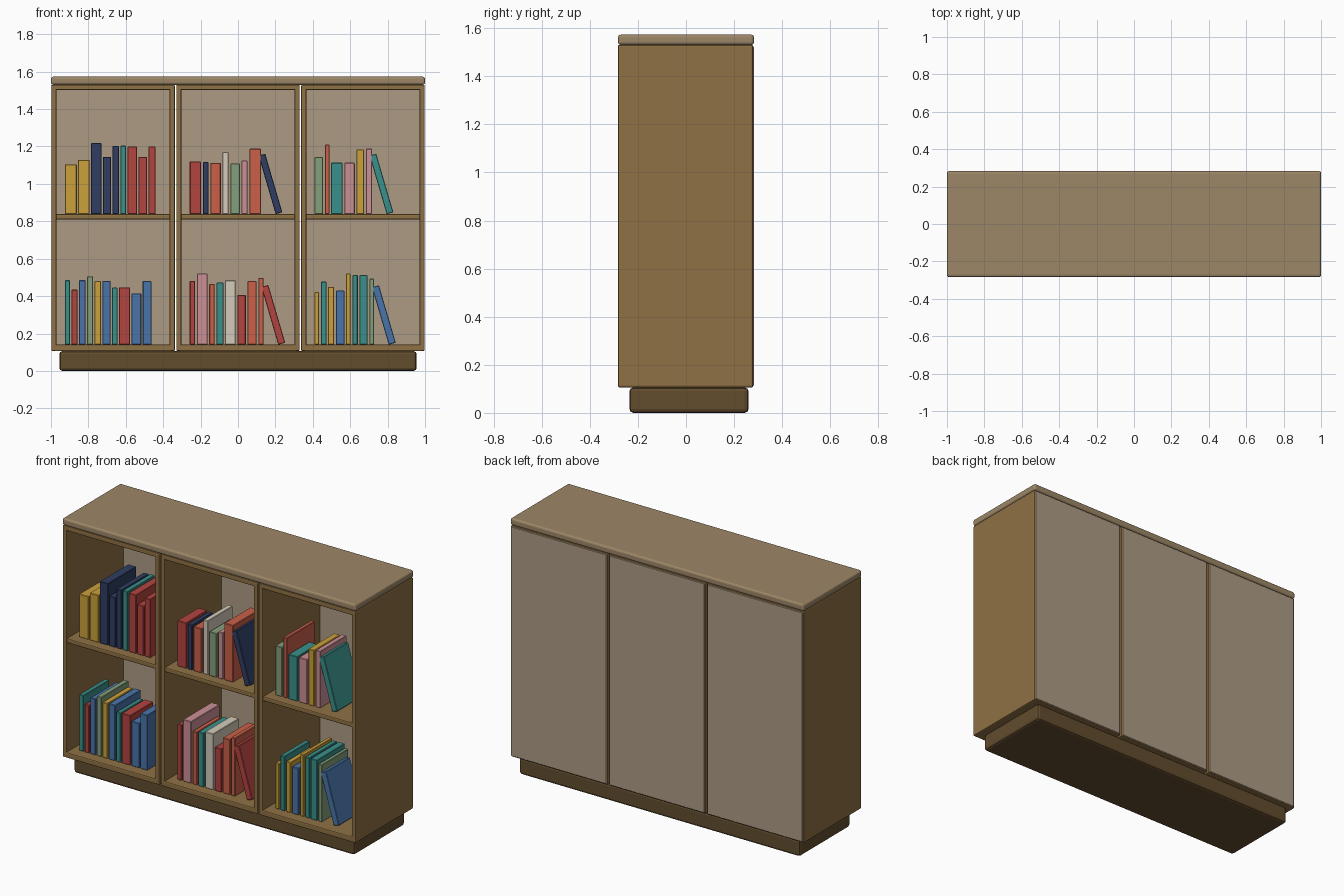
import bpy, math
from mathutils import Matrix, Vector

if "Cube" in bpy.data.objects:
    bpy.data.objects.remove(bpy.data.objects["Cube"])


def material(name, rgb):
    m = bpy.data.materials.new(name)
    m.diffuse_color = [(c / 255) ** 2.2 for c in rgb] + [1]
    m.use_nodes = True
    m.node_tree.nodes["Principled BSDF"].inputs["Base Color"].default_value = m.diffuse_color
    return m


MATS = {n: material(n, c) for n, c in {
    "wood": (142, 112, 70), "top_wood": (156, 134, 103), "dark_wood": (98, 78, 49),
    "panel": (172, 154, 131), "yellow": (203, 160, 62), "navy": (50, 64, 98),
    "teal": (60, 143, 138), "red": (178, 70, 66), "orange": (200, 96, 74),
    "cream": (212, 203, 186), "green": (132, 158, 122), "pink": (203, 142, 148),
    "blue": (74, 116, 168)}.items()}


def box(name, x, y, z, mat, bevel, segments=2):
    """Bevelled box from (min, max) ranges on each axis."""
    lo, hi = Vector((x[0], y[0], z[0])), Vector((x[1], y[1], z[1]))
    bpy.ops.mesh.primitive_cube_add(size=1, location=(lo + hi) / 2)
    ob = bpy.context.object
    ob.name = name
    ob.data.transform(Matrix.Diagonal((*(hi - lo), 1)))
    ob.data.materials.append(MATS[mat])
    mod = ob.modifiers.new("bevel", "BEVEL")
    mod.width, mod.segments = bevel, segments
    return ob


F, B = -0.283, 0.283            # front and back of the case
Z0, Z1 = 0.106, 1.53            # bottom and top of the cabinets
T = 0.028                       # board thickness
FLOORS = (0.838, 0.14)          # upper and lower book levels

# plinth and top board
box("plinth", (-0.955, 0.955), (-0.235, 0.26), (0, Z0), "dark_wood", 0.016)
box("top_board", (-1, 1), (F, B), (Z1, 1.573), "top_wood", 0.012, 3)

# three open cabinets side by side
for name, cx in (("left", -0.668), ("middle", 0), ("right", 0.668)):
    a, b = cx - 0.33, cx + 0.33
    depth = (F, 0.279)
    box(name + "_side_a", (a, a + T), depth, (Z0, Z1), "wood", 0.007)
    box(name + "_side_b", (b - T, b), depth, (Z0, Z1), "wood", 0.007)
    inner = (a + 0.015, b - 0.015)
    box(name + "_bottom", inner, depth, (Z0, FLOORS[1]), "wood", 0.006)
    box(name + "_roof", inner, depth, (Z1 - T, Z1), "wood", 0.006)
    box(name + "_shelf", inner, (F + 0.006, 0.275), (0.81, FLOORS[0]), "wood", 0.006)
    box(name + "_back_panel", (a + 0.007, b - 0.007), (0.272, B),
        (Z0 + 0.007, Z1 - 0.007), "panel", 0.002, 1)


def book(name, x, z, w, h, color, lean=0):
    """Book standing on its lower left edge, optionally leaning left."""
    front = -0.222
    ob = box(name, (0, w), (0, h * 0.73), (0, h), color, 0.003, 1)
    ob.data.transform(Matrix.Translation(ob.location))
    ob.location = (x, front, z)
    ob.rotation_euler.y = -lean


# rows of books: colour, width and height in thousandths; last one may lean
ROWS = [
    (-0.668, 0, False, [("yellow", 64, 265), ("yellow", 61, 291), ("navy", 56, 380),
     ("navy", 43, 307), ("navy", 35, 364), ("teal", 32, 366), ("red", 51, 361),
     ("red", 45, 307), ("red", 38, 361)]),
    (0, 0, True, [("red", 61, 281), ("navy", 30, 278), ("orange", 56, 273),
     ("cream", 32, 332), ("green", 51, 270), ("pink", 32, 286), ("orange", 61, 350),
     ("navy", 37, 326)]),
    (0.668, 0, True, [("green", 45, 305), ("orange", 24, 372), ("teal", 61, 275),
     ("pink", 56, 275), ("yellow", 40, 345), ("pink", 32, 350), ("teal", 37, 326)]),
    (-0.668, 1, False, [("teal", 29, 345), ("red", 32, 294), ("blue", 35, 345),
     ("green", 32, 366), ("yellow", 35, 340), ("blue", 45, 342), ("teal", 29, 305),
     ("red", 59, 307), ("blue", 53, 275), ("blue", 48, 340)]),
    (0, 1, True, [("red", 29, 342), ("pink", 56, 380), ("orange", 29, 326),
     ("teal", 37, 332), ("cream", 56, 345), ("red", 45, 267), ("orange", 48, 340),
     ("orange", 27, 358), ("red", 39, 322)]),
    (0.668, 1, True, [("yellow", 24, 281), ("teal", 29, 337), ("yellow", 32, 310),
     ("blue", 45, 289), ("yellow", 24, 380), ("teal", 29, 372), ("teal", 43, 372),
     ("green", 24, 353), ("blue", 39, 320)]),
]
for r, (cx, level, leaning, books) in enumerate(ROWS):
    x = cx - 0.258
    gap = 0.0095 if leaning else 0.0075
    for i, (color, w, h) in enumerate(books):
        lean = leaning and i == len(books) - 1
        if lean:
            x += 0.07
        book(f"book_{r}_{i}", x, FLOORS[level], w / 1000, h / 1000, color,
             math.radians(16.3) if lean else 0)
        x += w / 1000 + gap
